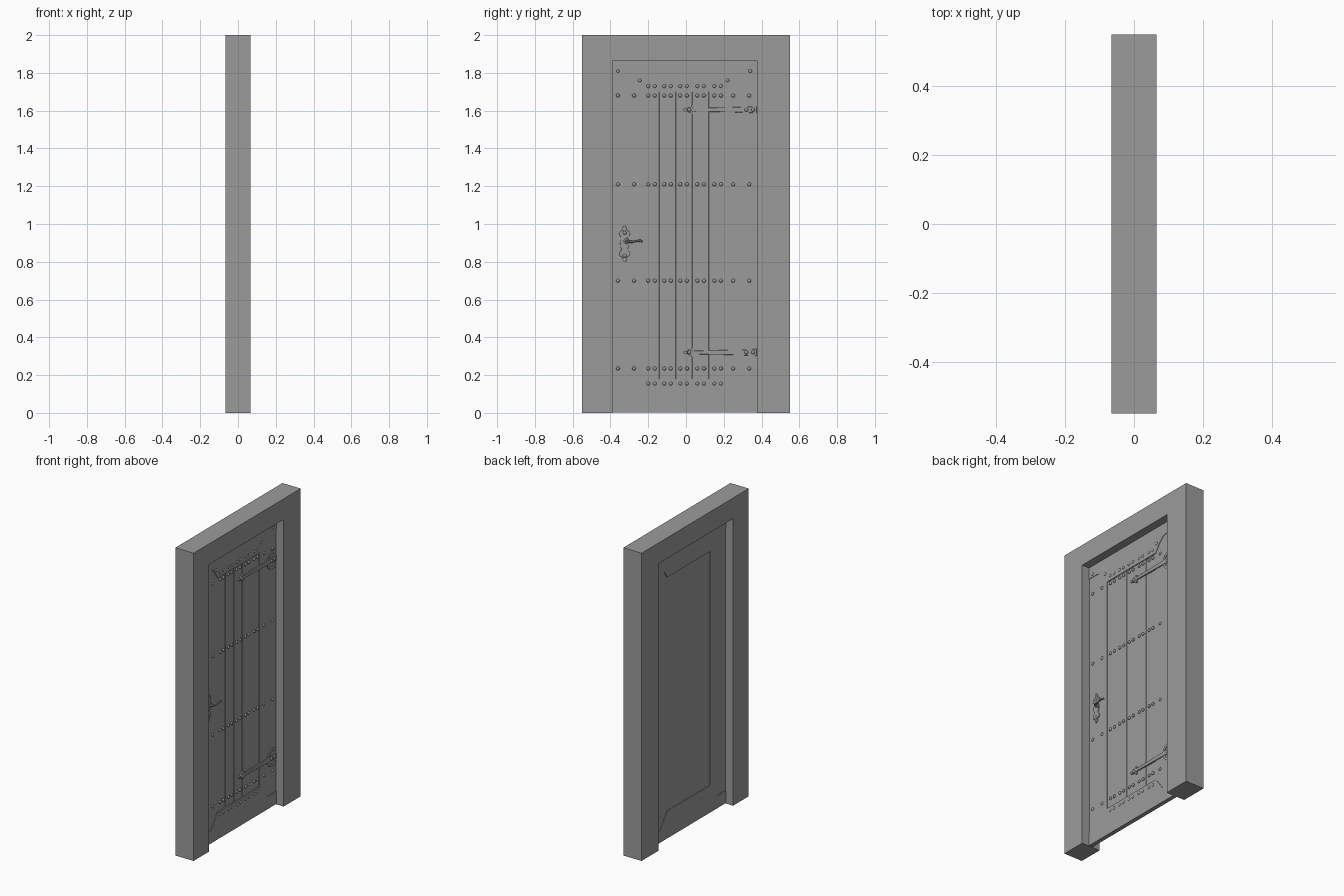
import bpy, bmesh, math
from mathutils import Matrix

if "Cube" in bpy.data.objects:
    bpy.data.objects.remove(bpy.data.objects["Cube"])

Y0, Y1, TOP = -0.39, 0.375, 1.865      # door opening
MID = (Y0 + Y1) / 2
FACE = 0.0135                          # rail half thickness


def prism(name, outlines, x0, x1, bevel=0.0):
    """Extrude one or more (y, z) outlines from x0 to x1."""
    bm = bmesh.new()
    for pts in outlines:
        a = [bm.verts.new((x0, y, z)) for y, z in pts]
        b = [bm.verts.new((x1, y, z)) for y, z in pts]
        bm.faces.new(a)
        bm.faces.new(b[::-1])
        n = len(pts)
        for i in range(n):
            j = (i + 1) % n
            bm.faces.new((a[i], b[i], b[j], a[j]))
    bmesh.ops.recalc_face_normals(bm, faces=bm.faces)
    me = bpy.data.meshes.new(name)
    bm.to_mesh(me)
    bm.free()
    ob = bpy.data.objects.new(name, me)
    bpy.context.collection.objects.link(ob)
    if bevel:
        m = ob.modifiers.new("bevel", 'BEVEL')
        m.width, m.segments, m.limit_method = bevel, 1, 'ANGLE'
    return ob


def rect(y0, y1, z0, z1):
    return [(y0, z0), (y1, z0), (y1, z1), (y0, z1)]


def arc_band(cy, cz, r0, r1, a0, a1, n=14):
    """Flat curved band, angles in degrees."""
    ang = [math.radians(a0 + (a1 - a0) * i / n) for i in range(n + 1)]
    return ([(cy + r1 * math.cos(t), cz + r1 * math.sin(t)) for t in ang] +
            [(cy + r0 * math.cos(t), cz + r0 * math.sin(t)) for t in reversed(ang)])


def disc(cy, cz, r, n=16):
    return [(cy + r * math.cos(2 * math.pi * i / n),
             cz + r * math.sin(2 * math.pi * i / n)) for i in range(n)]


def smooth(ob):
    bpy.ops.object.select_all(action='DESELECT')
    ob.select_set(True)
    bpy.context.view_layer.objects.active = ob
    bpy.ops.object.shade_smooth_by_angle(angle=math.radians(40))


def studs(name, spots, x, r=0.01, h=0.007):
    """Domed nail heads at (y, z) spots."""
    bm = bmesh.new()
    for y, z in spots:
        mat = (Matrix.Translation((x, y, z)) @ Matrix.Rotation(math.pi / 2, 4, 'Y')
               @ Matrix.Diagonal((r, r, h, 1)))
        bmesh.ops.create_uvsphere(bm, u_segments=12, v_segments=8, radius=1, matrix=mat)
    me = bpy.data.meshes.new(name)
    bm.to_mesh(me)
    bm.free()
    ob = bpy.data.objects.new(name, me)
    bpy.context.collection.objects.link(ob)
    smooth(ob)


# Door frame: jambs and head in one piece
prism("door_frame", [[(-0.55, 0), (Y0, 0), (Y0, TOP), (Y1, TOP), (Y1, 0),
                      (0.55, 0), (0.55, 2), (-0.55, 2)]], -0.066, 0.066)

# Side stiles
prism("left_stile", [rect(Y0, -0.23, 0.003, TOP)], -0.0105, 0.0105)
prism("right_stile", [rect(0.2075, Y1, 0.003, TOP)], -0.0105, 0.0105)

# Vertical planks, bevelled so the joints show
for i in range(5):
    y = -0.23 + i * 0.0875
    t = 0.0085 if i % 2 else 0.0075
    prism(f"plank_{i + 1}", [rect(y, y + 0.0875, 0.02, TOP - 0.02)], -t, t, 0.001)

# Top and bottom rails with dropped middle sections
half = [(0.3825, 0.075), (0.305, 0.075), (0.285, 0.083), (0.25, 0.118), (0.22, 0.165)]
drop = [(MID - d, e) for d, e in half] + [(MID + d, e) for d, e in reversed(half)]
prism("top_rail", [[(Y0, TOP)] + [(y, TOP - e) for y, e in drop] + [(Y1, TOP)]], -FACE, FACE)
half = [(0.3825, 0.085), (0.29, 0.085), (0.22, 0.18)]
rise = [(MID - d, e) for d, e in half] + [(MID + d, e) for d, e in reversed(half)]
prism("bottom_rail", [[(Y0, 0.003)] + rise + [(Y1, 0.003)]], -FACE, FACE)

# Stud rows
inner = [-0.2, -0.165, -0.115, -0.08, -0.03, 0.005, 0.06, 0.095, 0.15, 0.185]
full = inner + [-0.36, -0.275, 0.25, 0.335]
spots = [(y, z) for z in (1.73, 0.155) for y in inner]
spots += [(y, z) for z in (1.68, 1.21, 0.70, 0.235) for y in full]
spots += [(-0.36, 1.81), (-0.245, 1.76), (0.22, 1.76), (0.34, 1.81)]
studs("door_studs", spots, 0.0115)

# Strap hinges: tapered strap, lobed tip, curled crescent
for label, z in (("top", 1.605), ("bottom", 0.32)):
    edge = [(Y1, 0.018), (0.29, 0.014), (0.045, 0.009), (0.03, 0.013)]
    strap = [(y, z + w) for y, w in edge] + [(y, z - w) for y, w in reversed(edge)]
    prism(f"{label}_hinge_strap", [strap], 0.005, 0.016, 0.001)
    prism(f"{label}_hinge_tip", [disc(0.02, z, 0.016), disc(0.035, z + 0.016, 0.009),
                                 disc(0.035, z - 0.016, 0.009), disc(-0.005, z, 0.009)],
          0.005, 0.0155)
    prism(f"{label}_hinge_scroll",
          [arc_band(0.335, z, 0.042, 0.058, 70, 290),
           disc(0.358, z + 0.046, 0.013), disc(0.358, z - 0.046, 0.013)], 0.005, 0.0155)
    studs(f"{label}_hinge_studs", [(0.018, z), (0.32, z), (0.355, z)], 0.0155)

# Handle backplate with scalloped ends
hy, hz = -0.325, 0.895
edge = [(0.003, 0.097), (0.012, 0.083), (0.009, 0.073), (0.024, 0.066), (0.03, 0.052),
        (0.022, 0.038), (0.015, 0.03), (0.022, 0.015), (0.024, 0)]
right = [(w, h) for w, h in edge] + [(w, -h) for w, h in reversed(edge[:-1])]
prism("handle_plate", [[(hy + w, hz + h) for w, h in right] +
                       [(hy - w, hz + h) for w, h in reversed(right)]], 0.005, 0.0155, 0.001)
studs("handle_studs", [(hy, hz + 0.058), (hy, hz - 0.063)], 0.0155)
prism("handle_collar", [disc(-0.315, 0.91, 0.015)], 0.012, 0.022, 0.002)

# Lever: bent, swelling rod
cu = bpy.data.curves.new("handle_lever", 'CURVE')
cu.dimensions, cu.bevel_depth, cu.bevel_resolution, cu.use_fill_caps = '3D', 0.007, 2, True
path = [(0.014, -0.315, 0.91, 1), (0.032, -0.315, 0.91, 1), (0.038, -0.305, 0.906, 1),
        (0.04, -0.28, 0.906, 0.75), (0.04, -0.25, 0.912, 0.8), (0.038, -0.23, 0.909, 1)]
sp = cu.splines.new('POLY')
sp.points.add(len(path) - 1)
for p, (x, y, z, r) in zip(sp.points, path):
    p.co, p.radius = (x, y, z, 1), r
lever = bpy.data.objects.new("handle_lever", cu)
bpy.context.collection.objects.link(lever)
bpy.ops.object.select_all(action='DESELECT')
lever.select_set(True)
bpy.context.view_layer.objects.active = lever
bpy.ops.object.convert(target='MESH')
smooth(bpy.context.object)

# One dark grey finish for every part
grey = bpy.data.materials.new("dark_grey")
grey.diffuse_color = (0.33, 0.33, 0.33, 1)
grey.use_nodes = True
grey.node_tree.nodes["Principled BSDF"].inputs["Base Color"].default_value = grey.diffuse_color
for ob in bpy.context.scene.objects:
    ob.data.materials.clear()
    ob.data.materials.append(grey)
